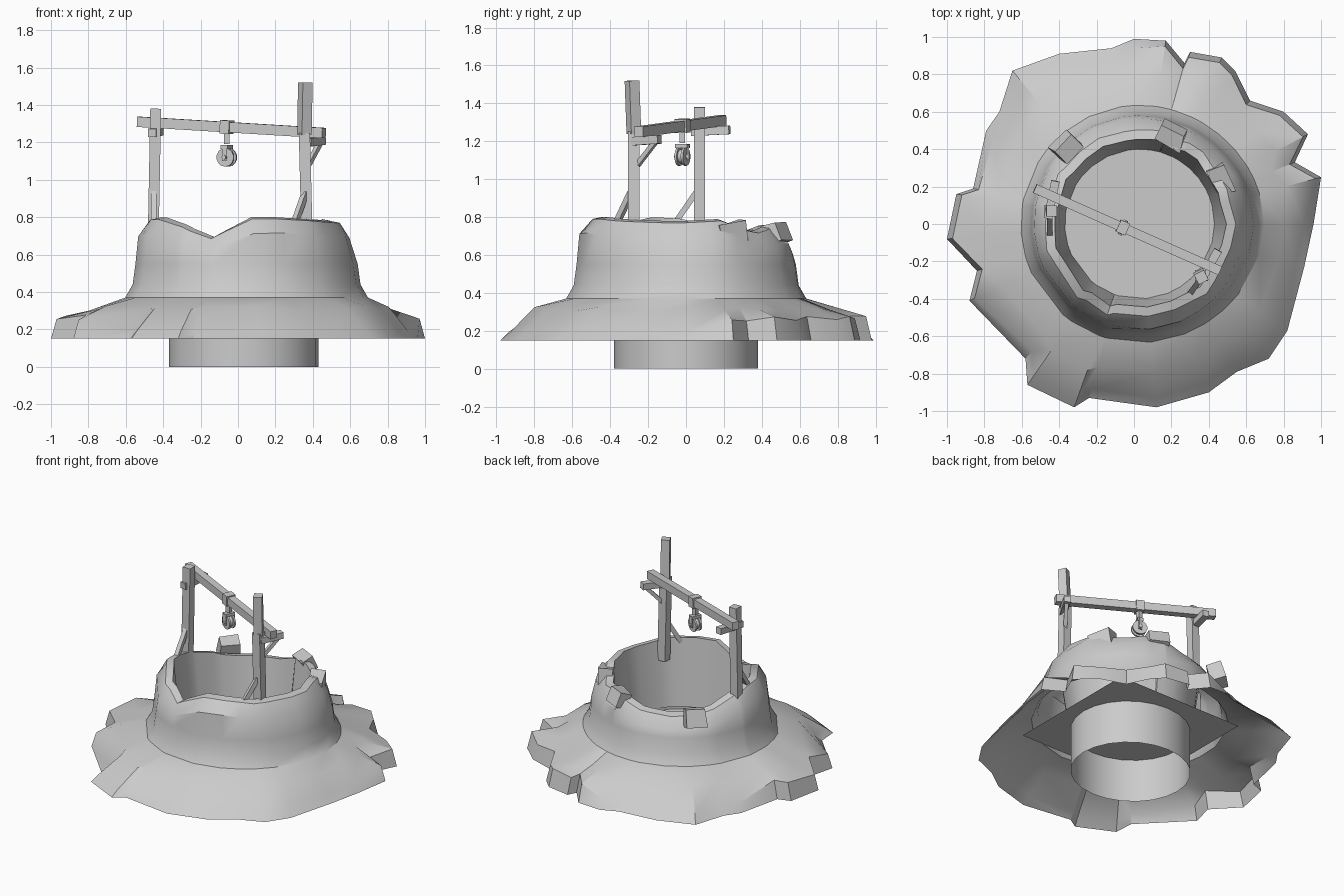
import bpy, bmesh, math, random
from mathutils import Vector, Matrix

cube = bpy.data.objects.get("Cube")
if cube:
    bpy.data.objects.remove(cube, do_unlink=True)

random.seed(4)
GREY = (0.6, 0.6, 0.6, 1)
stone = bpy.data.materials.new("plain grey")
stone.use_nodes = True
stone.diffuse_color = GREY
stone.node_tree.nodes["Principled BSDF"].inputs["Base Color"].default_value = GREY

CENTRE = Vector((0.03, 0, 0))


def finish(name, bm, smooth_angle=None):
    """Turn a bmesh into a named object with the shared material."""
    mesh = bpy.data.meshes.new(name)
    bm.to_mesh(mesh)
    bm.free()
    obj = bpy.data.objects.new(name, mesh)
    bpy.context.collection.objects.link(obj)
    mesh.materials.append(stone)
    if smooth_angle:
        bpy.ops.object.select_all(action='DESELECT')
        obj.select_set(True)
        bpy.context.view_layer.objects.active = obj
        bpy.ops.object.shade_smooth_by_angle(angle=math.radians(smooth_angle))
    return obj


def loft(name, rings, smooth_angle):
    """Skin a list of closed rings that share one vertex count."""
    bm = bmesh.new()
    loops = [[bm.verts.new(p) for p in ring] for ring in rings]
    for low, high in zip(loops, loops[1:]):
        for i in range(len(low)):
            j = (i + 1) % len(low)
            bm.faces.new((low[i], low[j], high[j], high[i]))
    return finish(name, bm, smooth_angle)


def timber(name, start, end, width, depth=None):
    """Squared timber running between two points."""
    a, b = Vector(start), Vector(end)
    turn = (b - a).to_track_quat('Z', 'Y').to_matrix().to_4x4()
    size = Matrix.Diagonal((width, depth or width, (b - a).length, 1))
    bm = bmesh.new()
    bmesh.ops.create_cube(bm, size=1, matrix=Matrix.Translation((a + b) / 2) @ turn @ size)
    return finish(name, bm)


# Ragged foot of the mound, counter-clockwise
outline = [
    (1, .25), (.86, .33), (.93, .48), (.8, .6), (.62, .66), (.54, .82), (.47, .89),
    (.3, .92), (.27, .86), (.17, .98), (0, .99), (-.12, .94), (-.4, .91), (-.65, .82),
    (-.72, .6), (-.79, .5), (-.86, .19), (-.95, .16), (-1, -.08), (-.84, -.25),
    (-.88, -.41), (-.58, -.72), (-.57, -.86), (-.32, -.98), (-.24, -.93), (.12, -.98),
    (.4, -.9), (.55, -.79), (.72, -.72), (.82, -.57), (.91, -.23), (.96, 0)]

# Broken rim height, at sixteen equal steps around the shaft
rim_heights = [.78, .79, .72, .76, .69, .68, .68, .74,
               .79, .8, .78, .68, .8, .8, .79, .78]


def rim_height(angle):
    t = angle / math.tau * 16 % 16
    i = int(t)
    return rim_heights[i] + (rim_heights[(i + 1) % 16] - rim_heights[i]) * (t - i)


# Mound, ruined wall and sloping rim as one shell
rings = [[] for _ in range(10)]
for x, y in outline:
    foot = Vector((x, y, 0))
    out = (foot - CENTRE).normalized()
    angle = math.atan2(out.y, out.x)
    bulge = .03 * max(0, math.cos(angle)) ** 4
    top = rim_height(angle)
    rocky = (x > 0 and y > .2) or x < -.8
    lip = random.uniform(.25, .28) if rocky else random.uniform(.18, .22)

    def at(radius, z):
        return CENTRE + out * radius + Vector((0, 0, z))

    reach = (foot - CENTRE).length
    shoulder = .62 + (reach - .62) * .5
    inner = .455 + random.uniform(-.012, .012)
    points = [
        at(reach, .15), at(reach - (.03 if rocky else .05), lip),
        at(shoulder, .31 + random.uniform(-.01, .015)),
        at(.635 + bulge, .37), at(.595 + bulge, .44), at(.58 + bulge, .55),
        at(.565, top - random.uniform(.08, .1)),
        at(inner + .05, top - .01), at(inner, top), at(.4, .31)]
    for ring, point in zip(rings, points):
        ring.append(point)
loft("mound_and_wall", rings, 32)


# Lower shaft, open at the bottom
def circle(radius, z, count=24):
    return [CENTRE + Vector((radius * math.cos(k * math.tau / count),
                             radius * .95 * math.sin(k * math.tau / count), z))
            for k in range(count)]


loft("lower_shaft", [circle(.4, 0), circle(.4, .33)], 40)

# Water sheet across the shaft
bm = bmesh.new()
bmesh.ops.create_grid(bm, x_segments=1, y_segments=1, size=.5,
                      matrix=Matrix.Translation(CENTRE + Vector((0, 0, .31))))
finish("water_sheet", bm)


# Loose stones on the broken rim
def rock(name, place, size, yaw, tilt):
    bm = bmesh.new()
    turn = Matrix.Rotation(yaw, 4, 'Z') @ Matrix.Rotation(tilt, 4, 'X')
    bmesh.ops.create_cube(bm, size=1)
    for v in bm.verts:
        v.co *= random.uniform(.8, 1.1)
    bm.transform(Matrix.Translation(place) @ turn @ Matrix.Diagonal((*size, 1)))
    finish(name, bm)


rock("rim_stone_back", (.2, .48, .71), (.16, .1, .12), -.45, .4)
rock("rim_stone_right", (-.36, .41, .69), (.13, .1, .12), .8, .3)
rock("rim_stone_left", (.46, .24, .71), (.1, .15, .12), .4, .2)

# Short post
timber("short_post", (-.455, .07, .6), (-.44, .07, 1.38), .058)
timber("short_post_brace", (-.45, -.05, .78), (-.45, .06, .94), .03)
timber("short_post_bracket", (-.46, .03, 1.25), (-.42, .23, 1.26), .045)

# Tall post, slightly bent
timber("tall_post_lower", (.37, -.275, .65), (.355, -.275, 1.25), .06)
timber("tall_post_upper", (.355, -.275, 1.24), (.36, -.285, 1.52), .058)
timber("tall_post_brace", (.3, -.37, .76), (.36, -.29, .93), .03)
timber("tall_post_bracket", (.37, -.28, 1.2), (.45, -.14, 1.21), .045)
timber("tall_post_strut", (.37, -.26, 1.07), (.44, -.16, 1.2), .025)

# Cross beam
beam_start, beam_end = Vector((-.53, .19, 1.31)), Vector((.46, -.25, 1.25))
timber("cross_beam", beam_start, beam_end, .05, .055)

# Pulley hung from the beam
along = (beam_end - beam_start).normalized()
flat = Vector((along.x, along.y, 0)).normalized()
side = Vector((-flat.y, flat.x, 0))
hang = beam_start.lerp(beam_end, .475)
timber("beam_collar", hang - along * .027, hang + along * .027, .068, .072)
axle = Vector((hang.x, hang.y, 1.12))
timber("pulley_stem", axle + Vector((0, 0, .07)), hang, .03)
timber("pulley_yoke", axle + Vector((0, 0, .055)) - side * .035,
       axle + Vector((0, 0, .055)) + side * .035, .04, .02)


def disc(name, offset, radius, thickness):
    turn = side.to_track_quat('Z', 'Y').to_matrix().to_4x4()
    bm = bmesh.new()
    bmesh.ops.create_cone(bm, cap_ends=True, segments=14, radius1=radius, radius2=radius,
                          depth=thickness,
                          matrix=Matrix.Translation(axle + side * offset) @ turn)
    finish(name, bm, 35)


disc("pulley_wheel", 0, .036, .03)
disc("pulley_axle", 0, .012, .085)
for label, sign in (("front", -1), ("back", 1)):
    disc(label + "_pulley_flange", sign * .018, .05, .012)
    cheek = axle + side * sign * .032
    timber(label + "_pulley_cheek", cheek - Vector((0, 0, .02)),
           cheek + Vector((0, 0, .06)), .025, .01)
